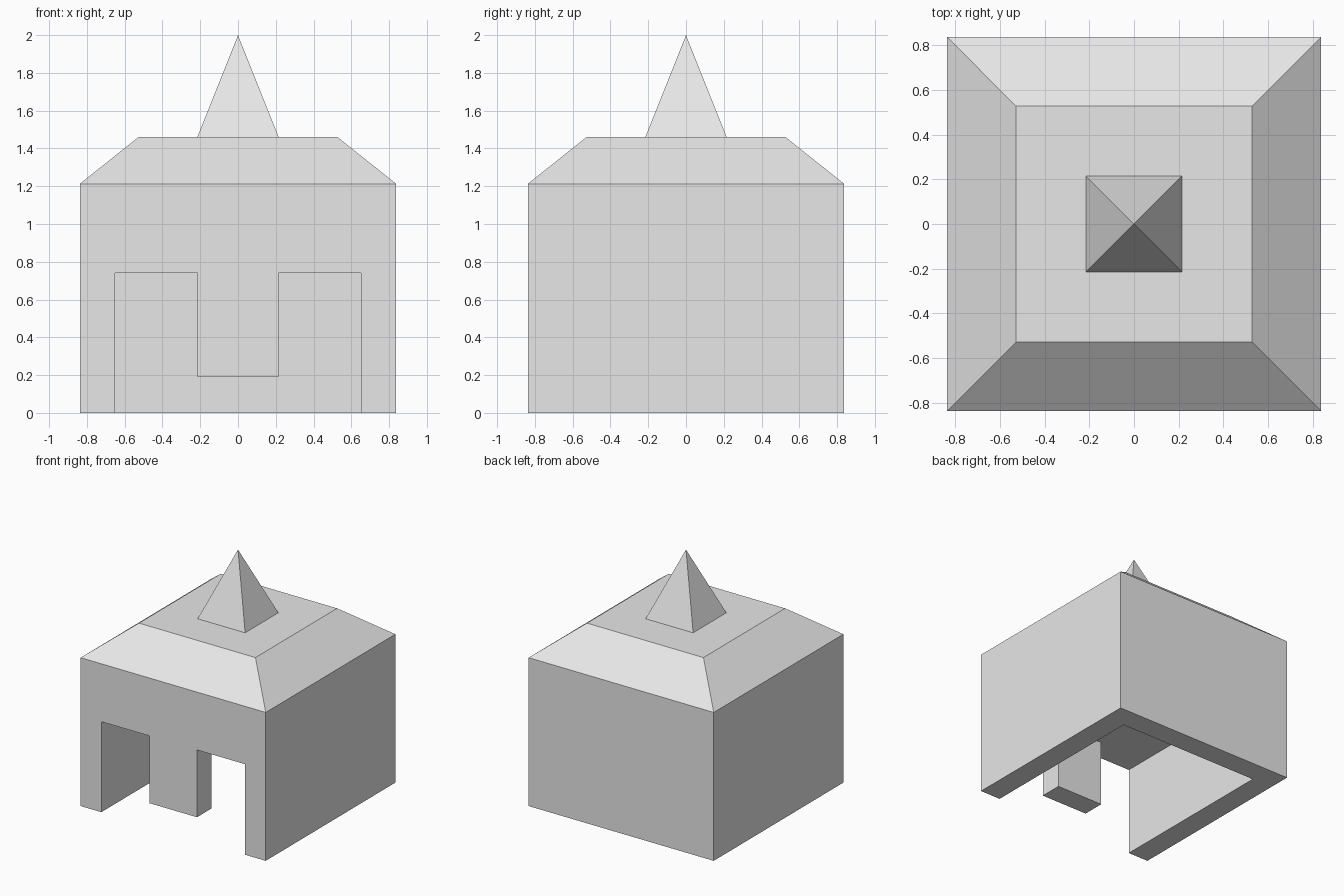
import bpy
import bmesh

if "Cube" in bpy.data.objects:
    bpy.data.objects.remove(bpy.data.objects["Cube"])

HALF = 0.837      # half width of the building
INNER = 0.65      # half width of the room
EAVES = 1.213     # top of the walls
CEILING = 0.74    # height of the room and the doorways
POST = 0.215      # half width of the hanging post and the spire
POST_FOOT = 0.19
ROOF_TOP = 1.46
ROOF_HALF = 0.527
TIP = 2.0

stone = bpy.data.materials.new("plain_grey")
stone.use_nodes = True
stone.diffuse_color = (0.8, 0.8, 0.8, 1)
stone.node_tree.nodes["Principled BSDF"].inputs["Base Color"].default_value = stone.diffuse_color


def finish(name, bm):
    """Turn a bmesh into a named, coloured object."""
    bmesh.ops.recalc_face_normals(bm, faces=bm.faces)
    mesh = bpy.data.meshes.new(name)
    bm.to_mesh(mesh)
    bm.free()
    mesh.materials.append(stone)
    obj = bpy.data.objects.new(name, mesh)
    bpy.context.collection.objects.link(obj)
    return obj


def extrude(name, points, offset):
    """Extrude a flat outline along an offset into a closed solid."""
    bm = bmesh.new()
    face = bm.faces.new([bm.verts.new(p) for p in points])
    made = bmesh.ops.extrude_face_region(bm, geom=[face], use_keep_orig=True)["geom"]
    bmesh.ops.translate(bm, vec=offset,
                        verts=[v for v in made if isinstance(v, bmesh.types.BMVert)])
    return finish(name, bm)


def square(h, z):
    return [(-h, -h, z), (h, -h, z), (h, h, z), (-h, h, z)]


def cut(obj, cutter):
    """Subtract a cutter for good, then remove it."""
    cutter.hide_render = True
    mod = obj.modifiers.new("cut", "BOOLEAN")
    mod.operation = "DIFFERENCE"
    mod.solver = "EXACT"
    mod.object = cutter
    bpy.context.view_layer.objects.active = obj
    bpy.ops.object.modifier_apply(modifier=mod.name)
    bpy.data.objects.remove(cutter)


# Walls: a block hollowed from below
walls = extrude("walls", square(HALF, 0), (0, 0, EAVES))
cut(walls, extrude("room_cutter", square(INNER, -0.2), (0, 0, CEILING + 0.2)))

# Two doorways joined under a post that hangs from the lintel
half_outline = [(INNER, -0.2), (INNER, CEILING), (POST, CEILING), (POST, POST_FOOT)]
outline = half_outline + [(-x, z) for x, z in reversed(half_outline)]
cut(walls, extrude("doorway_cutter", [(x, -1, z) for x, z in outline], (0, 1 - INNER, 0)))

# Open the top of the walls, where the roof closes them
bm = bmesh.new()
bm.from_mesh(walls.data)
top = [f for f in bm.faces if f.calc_center_median().z > EAVES - 0.01]
bmesh.ops.delete(bm, geom=top, context="FACES_ONLY")
bm.to_mesh(walls.data)
bm.free()

# Roof: four slopes with a flat top
bm = bmesh.new()
low = [bm.verts.new(p) for p in square(HALF, EAVES)]
high = [bm.verts.new(p) for p in square(ROOF_HALF, ROOF_TOP)]
for i in range(4):
    j = (i + 1) % 4
    bm.faces.new((low[i], low[j], high[j], high[i]))
bm.faces.new(high)
finish("roof", bm)

# Spire: a four-sided pyramid on the roof
bm = bmesh.new()
base = [bm.verts.new(p) for p in square(POST, ROOF_TOP)]
tip = bm.verts.new((0, 0, TIP))
for i in range(4):
    bm.faces.new((base[i], base[(i + 1) % 4], tip))
finish("spire", bm)
